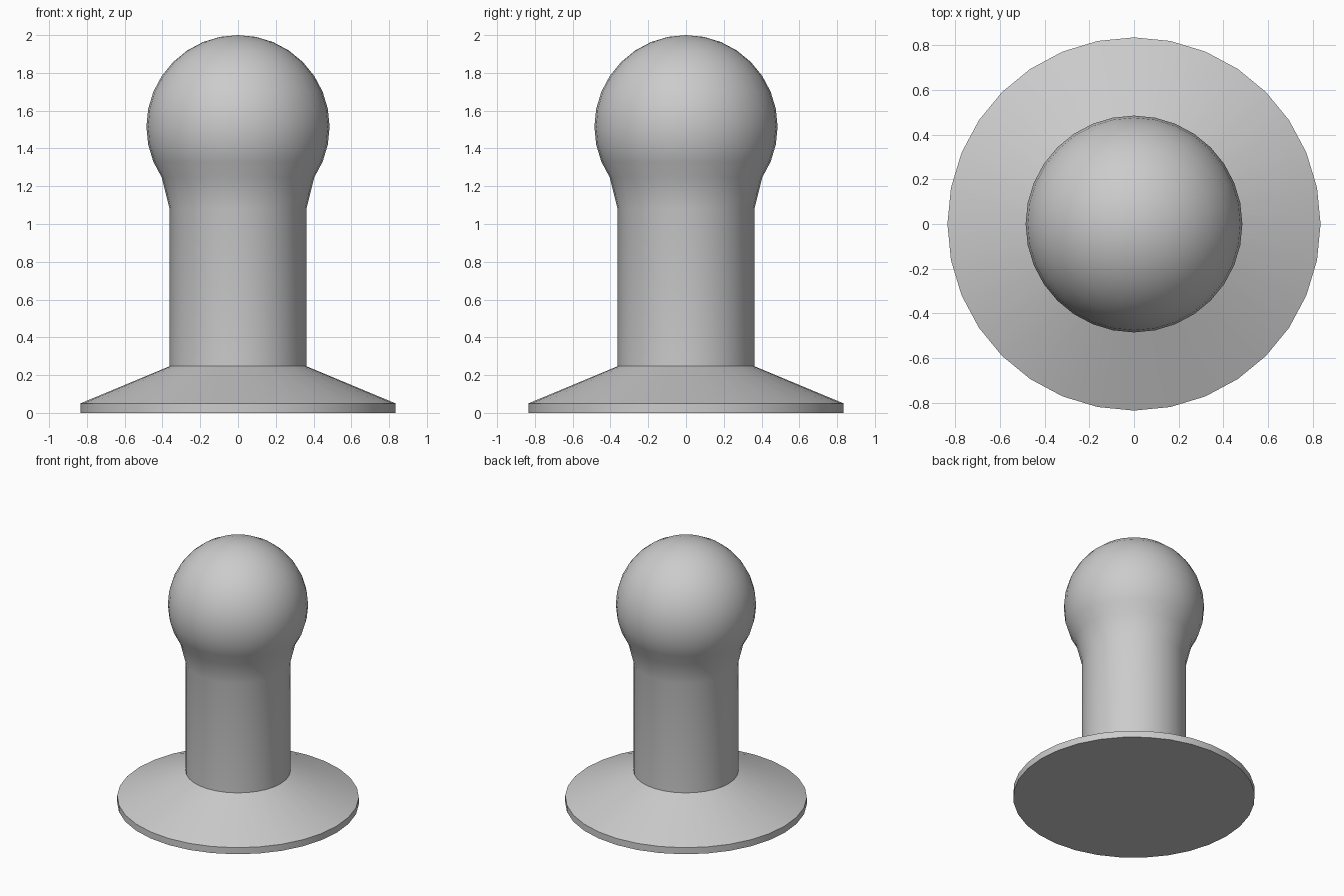
import bpy, bmesh
from math import sin, cos, pi, radians

if "Cube" in bpy.data.objects:
    bpy.data.objects.remove(bpy.data.objects["Cube"])

SIDES = 32
HEAD_R, HEAD_Z = 0.485, 1.515


def lathe(name, profile, cap_bottom=False, cap_top=False):
    """Revolve (radius, z) points around z."""
    bm = bmesh.new()
    rings = [[bm.verts.new((r * cos(2 * pi * i / SIDES), r * sin(2 * pi * i / SIDES), z))
              for i in range(SIDES)] for r, z in profile]
    for a, b in zip(rings, rings[1:]):
        for i in range(SIDES):
            j = (i + 1) % SIDES
            bm.faces.new((a[i], a[j], b[j], b[i]))
    if cap_bottom:
        bm.faces.new(rings[0][::-1])
    if cap_top:
        pole = bm.verts.new((0, 0, HEAD_Z + HEAD_R))
        for i in range(SIDES):
            bm.faces.new((rings[-1][i], rings[-1][(i + 1) % SIDES], pole))
    mesh = bpy.data.meshes.new(name)
    bm.to_mesh(mesh)
    bm.free()
    obj = bpy.data.objects.new(name, mesh)
    bpy.context.collection.objects.link(obj)
    bpy.ops.object.select_all(action='DESELECT')
    obj.select_set(True)
    bpy.context.view_layer.objects.active = obj
    bpy.ops.object.shade_smooth_by_angle(angle=radians(30))
    return obj


# Flared base: short rim, then a cone up to the post
lathe("base", [(0.835, 0), (0.835, 0.05), (0.362, 0.247)], cap_bottom=True)

# Post flowing through the neck into the ball head
ball = [(HEAD_R * cos(k * pi / 16), HEAD_Z + HEAD_R * sin(k * pi / 16)) for k in range(-3, 8)]
lathe("post_and_head", [(0.362, 0.247), (0.362, 1.08)] + ball, cap_top=True)
